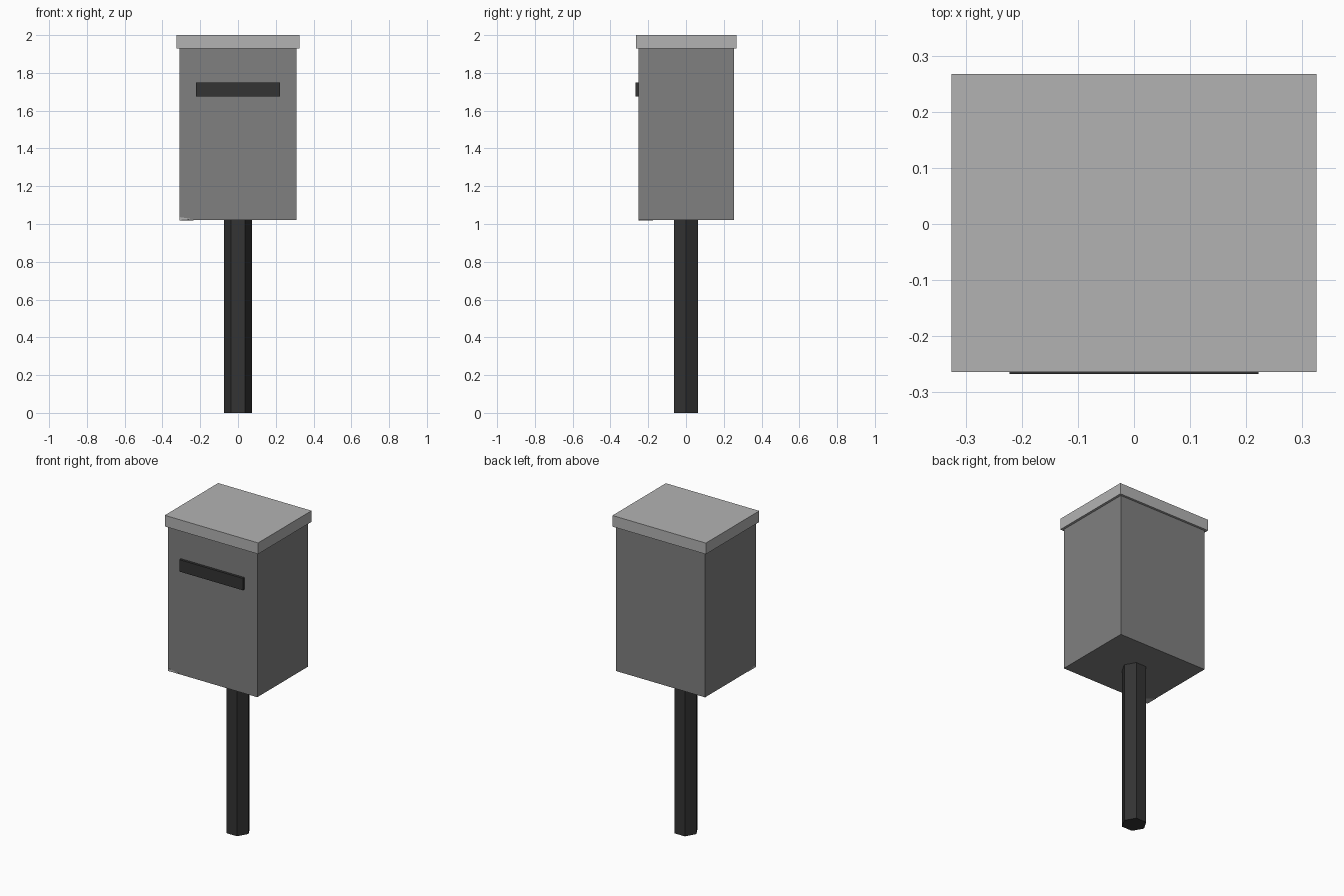
import bpy, bmesh
from mathutils import Vector

if "Cube" in bpy.data.objects:
    bpy.data.objects.remove(bpy.data.objects["Cube"])


def material(name, value):
    mat = bpy.data.materials.new(name)
    mat.diffuse_color = (value, value, value, 1)
    mat.use_nodes = True
    mat.node_tree.nodes["Principled BSDF"].inputs["Base Color"].default_value = mat.diffuse_color
    return mat


LIGHT = material("light grey", 0.45)
MID = material("mid grey", 0.216)
DARK = material("charcoal", 0.033)


def finish(name, bm, mat):
    bmesh.ops.recalc_face_normals(bm, faces=bm.faces)
    mesh = bpy.data.meshes.new(name)
    bm.to_mesh(mesh)
    bm.free()
    mesh.materials.append(mat)
    obj = bpy.data.objects.new(name, mesh)
    bpy.context.collection.objects.link(obj)


def box(name, low, high, mat):
    bm = bmesh.new()
    bmesh.ops.create_cube(bm, size=1)
    low, high = Vector(low), Vector(high)
    for v in bm.verts:
        v.co = (low + high) / 2 + v.co * (high - low)
    finish(name, bm, mat)


# Box body, overhanging lid and mail slot
box("body", (-0.31, -0.251, 1.02), (0.31, 0.253, 1.93), MID)
box("lid", (-0.325, -0.264, 1.93), (0.325, 0.267, 2.0), LIGHT)
box("mail_slot", (-0.222, -0.267, 1.675), (0.222, -0.245, 1.75), DARK)

# Hexagonal post
bm = bmesh.new()
bmesh.ops.create_cone(bm, cap_ends=True, segments=6, radius1=0.073, radius2=0.073, depth=1.03)
xs = max(v.co.x for v in bm.verts)
for v in bm.verts:
    # keep a corner on each side and a flat face at the front
    if xs < 0.07:
        v.co.x, v.co.y = v.co.y, -v.co.x
    v.co.z += 0.515
    v.co.y += 0.001
finish("post", bm, DARK)

# Small pale chip on the lower front corner
bm = bmesh.new()
x, y, z = -0.311, -0.252, 1.019
for co in ((x, y, z), (x + 0.075, y, z + 0.006), (x, y, z + 0.018),
           (x, y + 0.08, z), (x + 0.075, y + 0.01, z)):
    bm.verts.new(co)
bmesh.ops.convex_hull(bm, input=bm.verts)
finish("corner_chip", bm, LIGHT)
